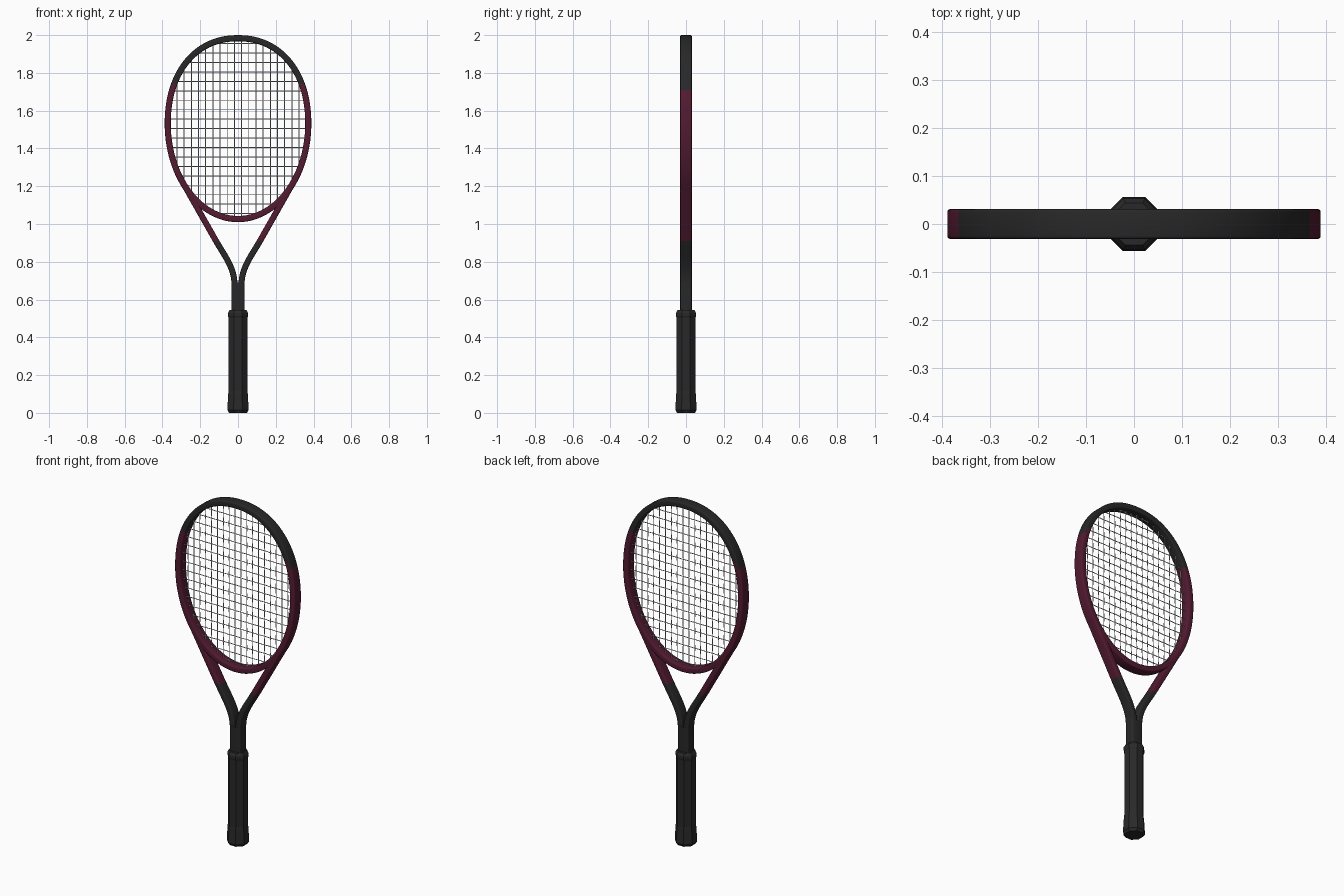
import bpy, bmesh, math
from mathutils import Vector

cube = bpy.data.objects.get("Cube")
if cube:
    bpy.data.objects.remove(cube)


def material(name, rgb):
    m = bpy.data.materials.new(name)
    m.use_nodes = True
    m.diffuse_color = (*rgb, 1)
    b = m.node_tree.nodes["Principled BSDF"]
    b.inputs["Base Color"].default_value = (*rgb, 1)
    b.inputs["Roughness"].default_value = 0.6
    return m


BLACK = material("charcoal", (0.021, 0.021, 0.021))
RED = material("burgundy", (0.087, 0.011, 0.03))
GRIP = material("grip black", (0.022, 0.022, 0.022))
STRING = material("string light grey", (0.6, 0.6, 0.6))

# Red band limits; the band reaches higher on the inner faces than on the rim
RED_LOW, RED_RIM, RED_INNER = 0.91, 1.71, 1.745
CZ = 1.53


def finish(name, bm, mats, smooth=None, banded=False):
    """Turn a bmesh into an object; banded parts are red between two heights."""
    bmesh.ops.recalc_face_normals(bm, faces=bm.faces)
    if banded:
        for z in (RED_LOW, RED_RIM, RED_INNER):
            geom = bm.verts[:] + bm.edges[:] + bm.faces[:]
            bmesh.ops.bisect_plane(bm, geom=geom, plane_co=(0, 0, z), plane_no=(0, 0, 1))
        bm.normal_update()
        for f in bm.faces:
            c = f.calc_center_median()
            outward = f.normal.dot((c - Vector((0, 0, CZ))).normalized())
            f.material_index = int(RED_LOW < c.z < (RED_RIM if outward > 0.3 else RED_INNER))
    me = bpy.data.meshes.new(name)
    bm.to_mesh(me)
    bm.free()
    for m in mats:
        me.materials.append(m)
    ob = bpy.data.objects.new(name, me)
    bpy.context.collection.objects.link(ob)
    if smooth:
        bpy.ops.object.select_all(action="DESELECT")
        ob.select_set(True)
        bpy.context.view_layer.objects.active = ob
        bpy.ops.object.shade_smooth_by_angle(angle=math.radians(smooth))


def rounded_rect(w, d, r, steps=3):
    """Cross-section with half sizes w (in plane) and d (depth)."""
    pts = []
    for k, (sx, sy) in enumerate(((1, 1), (-1, 1), (-1, -1), (1, -1))):
        for i in range(steps + 1):
            a = math.pi / 2 * (k + i / steps)
            pts.append((sx * (w - r) + r * math.cos(a), sy * (d - r) + r * math.sin(a)))
    return pts


def sweep(bm, path, section, closed=False):
    """Sweep a section along a path that lies mainly in the xz plane."""
    n, rings = len(path), []
    for i, p in enumerate(path):
        a = path[i - 1] if closed or i else p
        b = path[(i + 1) % n] if closed or i < n - 1 else p
        t = b - a
        side = Vector((t.z, 0, -t.x)).normalized()
        rings.append([bm.verts.new(p + side * u + Vector((0, v, 0))) for u, v in section])
    m = len(section)
    for i in range(n if closed else n - 1):
        r, s = rings[i], rings[(i + 1) % n]
        for j in range(m):
            k = (j + 1) % m
            bm.faces.new((r[j], r[k], s[k], s[j]))
    if not closed:
        bm.faces.new(rings[0])
        bm.faces.new(rings[-1])


# Head hoop: egg shape, fuller at the top and longer below the widest point
A, UP, DOWN, FULL = 0.372, 0.4535, 0.504, 2.18


def hoop_point(t):
    c, s = math.cos(t), math.sin(t)
    e = 2 / FULL if s > 0 else 1
    x = math.copysign(abs(c) ** e, c)
    return Vector((A * x, 0, CZ + (UP * s ** e if s > 0 else DOWN * s)))


def hoop_half_width(z):
    h, e = ((z - CZ) / UP, FULL) if z > CZ else ((CZ - z) / DOWN, 2)
    return A * (1 - h ** e) ** (1 / e)


frame_section = rounded_rect(0.0163, 0.031, 0.006)
bm = bmesh.new()
sweep(bm, [hoop_point(math.tau * i / 112) for i in range(112)], frame_section, True)
finish("head_hoop", bm, [BLACK, RED], 40, banded=True)

# Throat arms: straight off the hoop, then curving down into the shaft
ctrl = [Vector((x, 0, z)) for x, z in ((0.122, 0.92), (0.065, 0.82), (0.018, 0.77), (0.018, 0.67))]
arm = [Vector((0.295, 0, 1.225))]
for i in range(17):
    t = i / 16
    arm.append(sum((c * math.comb(3, k) * t**k * (1 - t)**(3 - k) for k, c in enumerate(ctrl)), Vector()))
arm.append(Vector((0.018, 0, 0.52)))
for name, side in (("left_throat_arm", 1), ("right_throat_arm", -1)):
    bm = bmesh.new()
    sweep(bm, [Vector((side * p.x, 0, p.z)) for p in arm], rounded_rect(0.016, 0.0305, 0.006))
    finish(name, bm, [BLACK, RED], 40, banded=True)

# Shaft
bm = bmesh.new()
sweep(bm, [Vector((0, 0, 0.5)), Vector((0, 0, 0.69))], rounded_rect(0.035, 0.031, 0.009))
finish("shaft", bm, [BLACK], 40)


# Octagonal handle pieces from (height, half width) profiles
def octagon_loft(name, profile):
    bm = bmesh.new()
    rings = []
    for z, h in profile:
        r = h / math.cos(math.pi / 8)
        angles = [math.pi / 8 + math.pi / 4 * i for i in range(8)]
        rings.append([bm.verts.new((r * math.cos(a), r * math.sin(a), z)) for a in angles])
    for r, s in zip(rings, rings[1:]):
        for j in range(8):
            bm.faces.new((r[j], r[j - 1], s[j - 1], s[j]))
    bm.faces.new(rings[0])
    bm.faces.new(rings[-1])
    finish(name, bm, [GRIP])


octagon_loft("butt_cap", [(0, 0.047), (0.015, 0.0565), (0.1, 0.052), (0.115, 0.05)])
octagon_loft("grip", [(0.1, 0.05), (0.515, 0.05)])
octagon_loft("grip_collar", [(0.505, 0.05), (0.512, 0.053), (0.53, 0.053), (0.545, 0.044)])

# Woven strings
STRING_R, MAIN_GAP, CROSS_GAP = 0.0024, 0.038, 0.05
main_x = [MAIN_GAP * (i - 8.5) for i in range(18)]
cross_z = [1.455 + CROSS_GAP * (i - 8) for i in range(19)]
string_section = [(STRING_R * math.cos(math.tau * i / 6), STRING_R * math.sin(math.tau * i / 6)) for i in range(6)]


def weave(i, j):
    return STRING_R * 0.5 * (-1) ** (i + j)


bm = bmesh.new()
for i, x in enumerate(main_x):
    lo = CZ - DOWN * (1 - (abs(x) / A) ** 2) ** 0.5
    hi = CZ + UP * (1 - (abs(x) / A) ** FULL) ** (1 / FULL)
    mid = [Vector((x, weave(i, j), z)) for j, z in enumerate(cross_z) if lo < z < hi]
    sweep(bm, [Vector((x, 0, lo))] + mid + [Vector((x, 0, hi))], string_section)
finish("main_strings", bm, [STRING], 60)

bm = bmesh.new()
for j, z in enumerate(cross_z):
    half = hoop_half_width(z)
    mid = [Vector((x, -weave(i, j), z)) for i, x in enumerate(main_x) if abs(x) < half]
    sweep(bm, [Vector((-half, 0, z))] + mid + [Vector((half, 0, z))], string_section)
finish("cross_strings", bm, [STRING], 60)
